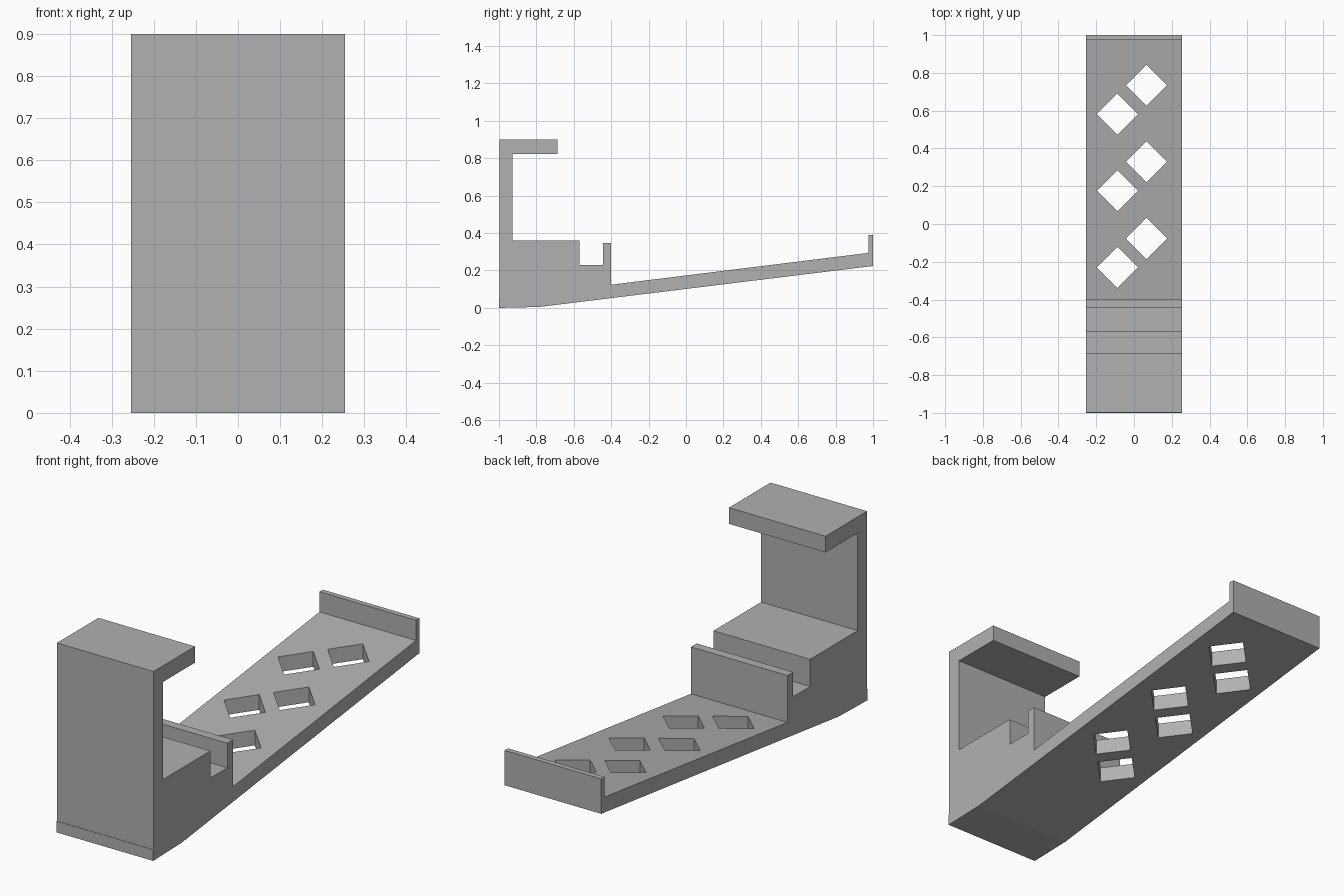
import bpy
import bmesh
from math import pi

cube = bpy.data.objects.get("Cube")
if cube:
    bpy.data.objects.remove(cube, do_unlink=True)

WIDTH = 0.508

grey = bpy.data.materials.new("plain grey")
grey.use_nodes = True
colour = (0.44, 0.44, 0.44, 1)
grey.diffuse_color = colour
grey.node_tree.nodes["Principled BSDF"].inputs["Base Color"].default_value = colour


def extrude_profile(name, points):
    """Extrude a closed (y, z) outline across the width."""
    bm = bmesh.new()
    face = bm.faces.new([bm.verts.new((-WIDTH / 2, y, z)) for y, z in points])
    result = bmesh.ops.extrude_face_region(bm, geom=[face])
    verts = [v for v in result["geom"] if isinstance(v, bmesh.types.BMVert)]
    bmesh.ops.translate(bm, verts=verts, vec=(WIDTH, 0, 0))
    bmesh.ops.recalc_face_normals(bm, faces=bm.faces)
    mesh = bpy.data.meshes.new(name)
    bm.to_mesh(mesh)
    bm.free()
    mesh.materials.append(grey)
    obj = bpy.data.objects.new(name, mesh)
    bpy.context.collection.objects.link(obj)
    return obj


# Hooked clamp, slotted shoulder, sloping arm and end lip in one outline
outline = [
    (-1, 0), (-0.785, 0.005), (1, 0.224),       # underside
    (1, 0.39), (0.975, 0.39), (0.975, 0.294),   # end lip
    (-0.4, 0.124), (-0.4, 0.347),               # arm and slot wall
    (-0.443, 0.347), (-0.443, 0.23), (-0.57, 0.23), (-0.57, 0.359),
    (-0.927, 0.359), (-0.927, 0.823),           # shoulder and upright
    (-0.686, 0.823), (-0.686, 0.9), (-0.998, 0.9),  # top hook
    (-0.998, 0.053), (-1, 0.053),               # fine step at the foot
]
bracket = extrude_profile("hooked_bracket", outline)

# Staggered diamond holes through the arm
cutters = []
for row in range(3):
    for x, y in ((-0.088, -0.23), (0.066, -0.077)):
        bpy.ops.mesh.primitive_cylinder_add(
            vertices=4, radius=0.109, depth=0.8,
            location=(x, y + row * 0.406, 0.2))
        cutter = bpy.context.object
        cutter.name = "hole_cutter"
        cutter.hide_render = True
        cutter.data.materials.append(grey)
        cutters.append(cutter)

bpy.ops.object.select_all(action='DESELECT')
bracket.select_set(True)
bpy.context.view_layer.objects.active = bracket
for cutter in cutters:
    mod = bracket.modifiers.new("diamond hole", 'BOOLEAN')
    mod.operation = 'DIFFERENCE'
    mod.solver = 'EXACT'
    mod.object = cutter
    bpy.ops.object.modifier_apply(modifier=mod.name)
for cutter in cutters:
    bpy.data.objects.remove(cutter, do_unlink=True)
